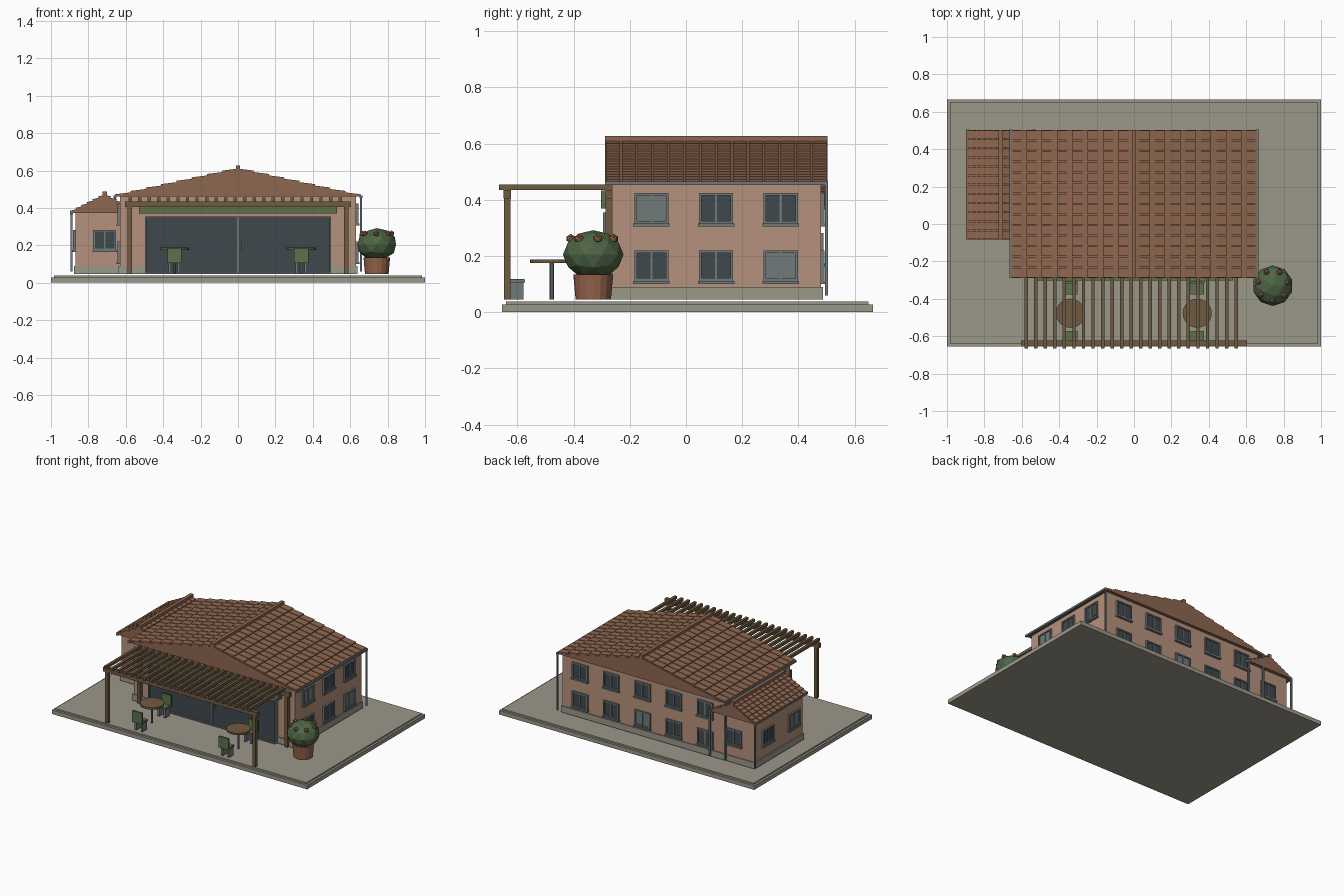
import bpy, bmesh, math
from mathutils import Matrix, Vector

if "Cube" in bpy.data.objects:
    bpy.data.objects.remove(bpy.data.objects["Cube"])

def material(name, rgb):
    m = bpy.data.materials.new(name)
    m.diffuse_color = (*rgb, 1)
    m.use_nodes = True
    m.node_tree.nodes["Principled BSDF"].inputs["Base Color"].default_value = m.diffuse_color
    return m

WALL = material("wall plaster", (0.47, 0.285, 0.205))
ROOF = material("roof tile", (0.27, 0.135, 0.08))
STONE = material("stone", (0.33, 0.31, 0.25))
GLASS = material("dark glass", (0.05, 0.065, 0.075))
METAL = material("grey metal", (0.16, 0.195, 0.195))
WOOD = material("timber", (0.16, 0.105, 0.053))
GREEN = material("green fabric", (0.11, 0.165, 0.07))
LEAF = material("leaf green", (0.075, 0.13, 0.06))
CLAY = material("clay", (0.30, 0.127, 0.07))
G0 = 0.046            # level the house stands on

def finish(name, bm, mat):
    bmesh.ops.recalc_face_normals(bm, faces=bm.faces)
    me = bpy.data.meshes.new(name)
    bm.to_mesh(me)
    bm.free()
    me.materials.append(mat)
    ob = bpy.data.objects.new(name, me)
    bpy.context.collection.objects.link(ob)
    return ob

def add_box(bm, x, y, z):
    size = Matrix.Diagonal((x[1] - x[0], y[1] - y[0], z[1] - z[0], 1))
    mid = Matrix.Translation(((x[0] + x[1]) / 2, (y[0] + y[1]) / 2, (z[0] + z[1]) / 2))
    bmesh.ops.create_cube(bm, size=1, matrix=mid @ size)

def boxes(name, mat, items):
    bm = bmesh.new()
    for b in items:
        add_box(bm, *b)
    return finish(name, bm, mat)

def add_prism(bm, profile, y0, y1):
    a = [bm.verts.new((x, y0, z)) for x, z in profile]
    b = [bm.verts.new((x, y1, z)) for x, z in profile]
    n = len(profile)
    bm.faces.new(a)
    bm.faces.new(b[::-1])
    for i in range(n):
        bm.faces.new((a[i], b[i], b[(i + 1) % n], a[(i + 1) % n]))

def cyl(name, mat, c, r1, r2, z0, z1, sides):
    bm = bmesh.new()
    bmesh.ops.create_cone(bm, cap_ends=True, segments=sides, radius1=r1, radius2=r2, depth=z1 - z0,
                          matrix=Matrix.Translation((c[0], c[1], (z0 + z1) / 2)))
    return finish(name, bm, mat)

# terrace slab in two steps
boxes("terrace_slab", STONE, [((-1, 1), (-.655, .665), (0, .028)),
                              ((-.985, .985), (-.64, .65), (.028, .038))])

# house walls and plinths
boxes("main_walls", WALL, [((-.632, .632), (-.263, .48), (G0, .46))])
boxes("annex_walls", WALL, [((-.87, -.6), (-.06, .478), (G0, .376))])
boxes("main_plinth", STONE, [((-.64, .64), (-.27, .487), (G0, .09))])
boxes("annex_plinth", STONE, [((-.878, -.6), (-.068, .485), (G0, .09))])

# gabled roofs: solid gable, overlapping tiles, ridge cap
def gable_roof(name, cx, half, z0, z1, y0, y1, rows, cols):
    bm = bmesh.new()
    add_prism(bm, [(cx - half, z0), (cx + half, z0), (cx, z1)], y0, y1)
    finish(name + "_gable", bm, ROOF)
    bm = bmesh.new()
    step = (y1 - y0) / cols
    for side in (-1, 1):
        eave, top = Vector((cx + side * half, z0)), Vector((cx, z1))
        run = (top - eave) / rows
        n = Vector((side * (z1 - z0), half)).normalized()
        for i in range(rows):
            a, b = eave + run * i, eave + run * (i + 1)
            prof = [a, a + n * .013, b + n * .005, b]
            for j in range(cols):
                add_prism(bm, prof, y0 + j * step + .003, y0 + (j + 1) * step - .003)
    finish(name + "_tiles", bm, ROOF)
    boxes(name + "_ridge_cap", ROOF, [((cx - .012, cx + .012), (y0, y1), (z1 - .005, z1 + .022))])

gable_roof("main_roof", 0, .655, .46, .605, -.288, .503, 8, 14)
gable_roof("annex_roof", -.713, .18, .373, .465, -.083, .503, 6, 12)

# gutters and downpipes
boxes("gutters", METAL, [((x - .008, x + .008), (y, .505), (z, z + .013)) for x, y, z in
      ((-.658, -.288, .453), (.658, -.288, .453), (-.89, -.083, .366), (-.536, .47, .366))])
boxes("downpipes", METAL, [((x - .005, x + .005), (.495, .505), (.06, z)) for x, z in
      ((-.658, .455), (.658, .455), (-.89, .37), (-.536, .37))])

# windows: built facing -y, then turned to the wall
def window(name, x, y, angle, z, pale=False, w=.122, h=.108):
    m = Matrix.Translation((x, y, z)) @ Matrix.Rotation(angle, 4, 'Z')
    f, a, b = .009, w / 2, h / 2
    frame = [((-a, -a + f), (-.012, .004), (-b, b)), ((a - f, a), (-.012, .004), (-b, b)),
             ((-a, a), (-.012, .004), (b - f, b)), ((-a, a), (-.012, .004), (-b, -b + f)),
             ((-.004, .004), (-.010, .004), (-b, b)),
             ((-a - .004, a + .004), (-.018, .004), (-b - .011, -b))]
    boxes(name + "_frame", METAL, frame).matrix_world = m
    pane = boxes(name + "_pane", METAL if pale else GLASS,
                 [((-a + f, a - f), (-.005, .002), (-b + f, b - f))])
    pane.matrix_world = m

Q = math.pi / 2
ROWS = (("lower", .166), ("upper", .37))
for r, (row, z) in enumerate(ROWS):
    for i, y in enumerate((-.123, .107, .337)):
        window(f"right_{row}_window_{i}", .632, y, Q, z, (r, i) in ((1, 0), (0, 2)))
    for i in range(5):
        window(f"back_{row}_window_{i}", .49 - .245 * i, .48, 2 * Q, z, (r, i) == (0, 2))
    window(f"left_{row}_window", -.632, -.135, -Q, z)
window("annex_front_window", -.713, -.06, 0, .228)
window("annex_back_window", -.713, .478, 2 * Q, .228)
for i, y in enumerate((.04, .33)):
    window(f"annex_left_window_{i}", -.87, y, -Q, .228, i == 0)

# sliding glass door
boxes("door_glass", GLASS, [((-.49, .49), (-.286, -.262), (.056, .348))])
boxes("door_frame", METAL, [((-.497, -.489), (-.296, -.262), (.05, .355)),
                            ((.489, .497), (-.296, -.262), (.05, .355)),
                            ((-.497, .497), (-.296, -.262), (.347, .355)),
                            ((-.497, .497), (-.296, -.262), (.048, .057)),
                            ((-.005, .005), (-.292, -.262), (.05, .35))])
boxes("door_handle", METAL, [((.02, .026), (-.297, -.285), (.17, .23))])
boxes("awning_box", GREEN, [((-.53, .53), (-.302, -.262), (.37, .433))])

# pergola
boxes("pergola_posts", WOOD, [((x - .012, x + .012), y, (G0, .406))
                              for x in (-.578, .578) for y in ((-.647, -.625), (-.287, -.263))])
boxes("pergola_beams", WOOD, [((-.605, .605), y, (.405, .435))
                              for y in ((-.649, -.623), (-.287, -.263))])
boxes("pergola_rafters", WOOD, [((-.585 + .051 * i, -.567 + .051 * i), (-.665, -.263), (.435, .455))
                                for i in range(23)])

# tables and chairs
for side, cx in (("left", -.34), ("right", .338)):
    cyl(side + "_table_top", WOOD, (cx, -.477), .078, .078, .175, .188, 20)
    cyl(side + "_table_leg", METAL, (cx, -.477), .008, .008, G0, .175, 8)
    for place, cy, d in (("front", -.602, -1), ("back", -.347, 1)):
        n = f"{side}_{place}_chair"
        boxes(n + "_legs", METAL, [((cx + s * .024 - .007, cx + s * .024 + .007),
                                    (cy - .024, cy + .024), (G0, .107)) for s in (-1, 1)])
        boxes(n + "_seat", METAL, [((cx - .037, cx + .037), (cy - .03, cy + .03), (.106, .114))])
        boxes(n + "_cushion", GREEN, [((cx - .033, cx + .033), (cy - .027, cy + .027), (.114, .118))])
        e = cy + d * .036
        boxes(n + "_back", GREEN, [((cx - .038, cx + .038), (e - .006, e + .006), (.106, .186))])

# potted flowering bush
PX, PY = .742, -.33
cyl("pot", CLAY, (PX, PY), .063, .071, G0, .135, 16)
bm = bmesh.new()
bmesh.ops.create_icosphere(bm, subdivisions=2, radius=1, matrix=Matrix.Translation((PX, PY, .205))
                           @ Matrix.Diagonal((.108, .108, .087, 1)))
finish("bush", bm, LEAF)
bm = bmesh.new()
for i in range(7):
    a = math.tau * i / 7 + .2
    bmesh.ops.create_icosphere(bm, subdivisions=1, radius=.017, matrix=Matrix.Translation(
        (PX + .08 * math.cos(a), PY + .08 * math.sin(a), .262)))
finish("flowers", bm, CLAY)
